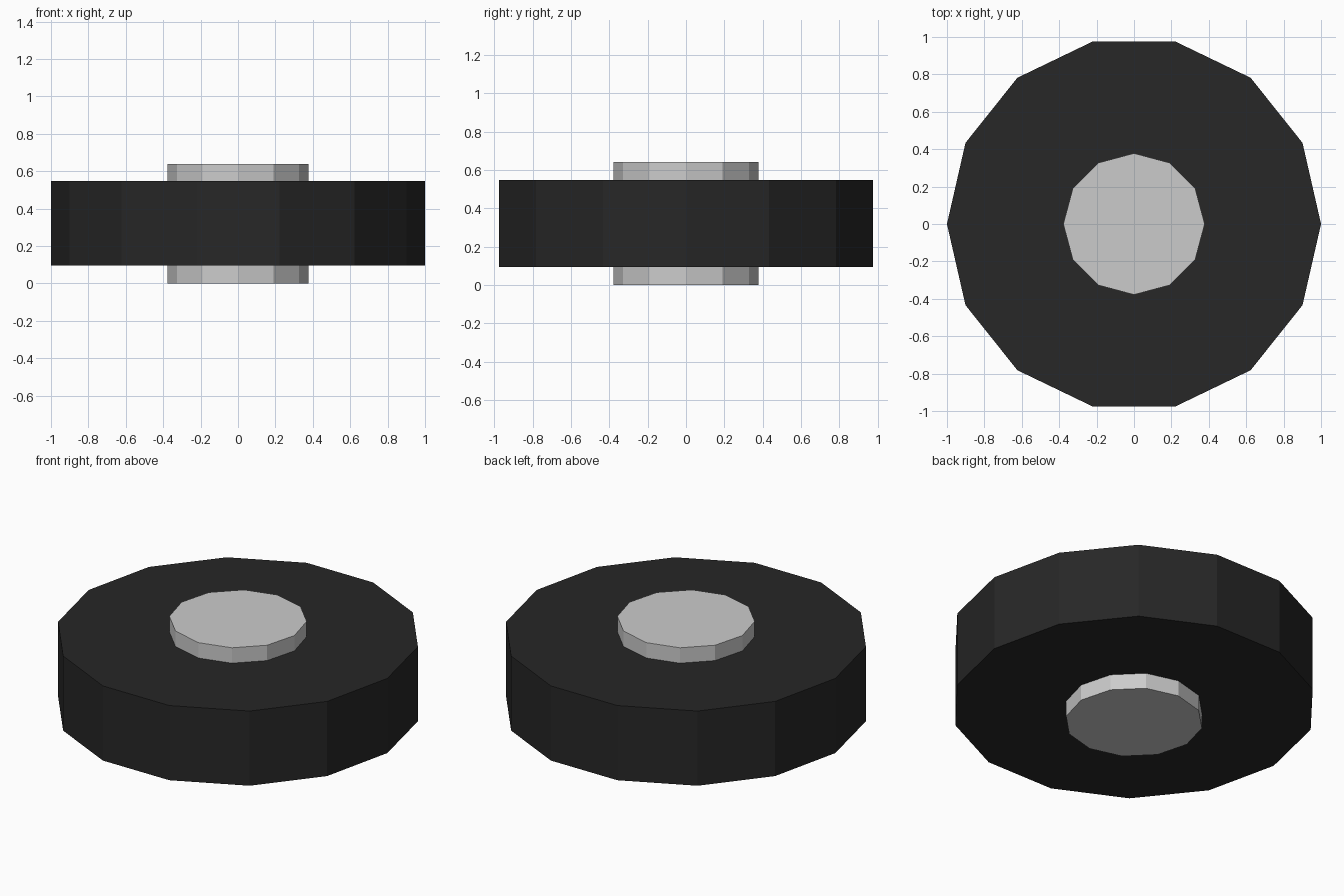
import bpy, math

if "Cube" in bpy.data.objects:
    bpy.data.objects.remove(bpy.data.objects["Cube"])


def disc(name, sides, radius, z0, z1):
    """Flat-sided upright cylinder with a corner on the x axis."""
    bpy.ops.mesh.primitive_cylinder_add(
        vertices=sides, radius=radius, depth=z1 - z0,
        location=(0, 0, (z0 + z1) / 2), rotation=(0, 0, math.pi / 2))
    obj = bpy.context.object
    obj.name = obj.data.name = name
    bpy.ops.object.transform_apply(location=False, rotation=True, scale=True)
    return obj


# Wide dark tyre
tyre = disc("tyre", 14, 1.0, 0.095, 0.547)
rubber = bpy.data.materials.new("dark_rubber")
rubber.diffuse_color = (0.02, 0.02, 0.02, 1)
rubber.use_nodes = True
rubber.node_tree.nodes["Principled BSDF"].inputs["Base Color"].default_value = rubber.diffuse_color
tyre.data.materials.append(rubber)

# Grey hub running through the tyre and standing out on both sides
hub = disc("hub", 12, 0.378, 0.0, 0.64)
